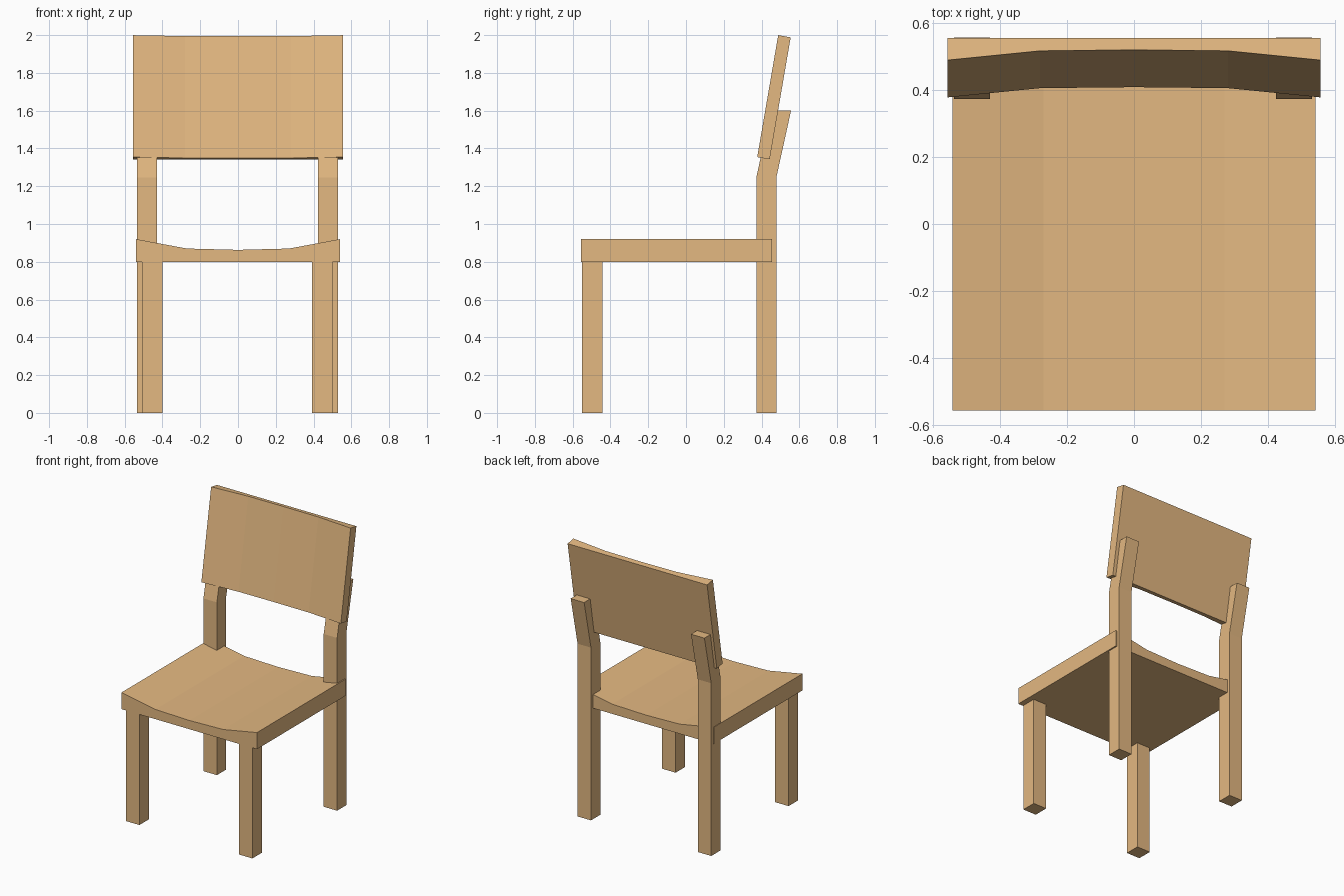
import bpy
from math import atan2, sin, cos
from mathutils import Vector

if "Cube" in bpy.data.objects:
    bpy.data.objects.remove(bpy.data.objects["Cube"])

wood = bpy.data.materials.new("wood")
wood.diffuse_color = (0.77, 0.48, 0.22, 1)
wood.use_nodes = True
wood.node_tree.nodes["Principled BSDF"].inputs["Base Color"].default_value = wood.diffuse_color


def prism(name, profile, start, sweep, place):
    """Extrude a 2D profile from start along sweep; place maps (a, b, t) to 3D."""
    n = len(profile)
    verts = [place(a, b, t) for t in (start, start + sweep) for a, b in profile]
    faces = [list(range(n))[::-1], list(range(n, 2 * n))]
    faces += [(i, (i + 1) % n, n + (i + 1) % n, n + i) for i in range(n)]
    mesh = bpy.data.meshes.new(name)
    mesh.from_pydata(verts, [], faces)
    obj = bpy.data.objects.new(name, mesh)
    bpy.context.collection.objects.link(obj)
    mesh.materials.append(wood)
    # make normals point outward
    import bmesh
    bm = bmesh.new()
    bm.from_mesh(mesh)
    bmesh.ops.recalc_face_normals(bm, faces=bm.faces)
    bm.to_mesh(mesh)
    bm.free()
    return obj


# seat: dished top profile swept front to back
seat = [(-0.54, 0.80), (0.54, 0.80), (0.54, 0.92), (0.27, 0.87),
        (0, 0.863), (-0.27, 0.87), (-0.54, 0.92)]
prism("seat", seat, -0.555, 1.01, lambda a, b, t: (a, t, b))

# legs: side profiles swept across x
front = [(-0.55, 0), (-0.443, 0), (-0.443, 0.805), (-0.55, 0.805)]
back = [(0.372, 0), (0.478, 0), (0.478, 1.245), (0.556, 1.6),
        (0.449, 1.6), (0.372, 1.245)]
for side, fx, bx in (("left", -0.508, -0.536), ("right", 0.393, 0.423)):
    prism("front_leg_" + side, front, fx, 0.107, lambda a, b, t: (t, a, b))
    prism("back_leg_" + side, back, bx, 0.107, lambda a, b, t: (t, a, b))

# backrest: hollowed front, flat rear, leaning backwards
lean = atan2(0.111, 0.645)
up = Vector((0, sin(lean), cos(lean)))
rear = Vector((0, cos(lean), -sin(lean)))
origin = Vector((0, 0.377, 1.354))
panel = [(-0.556, 0.067), (-0.556, 0), (-0.28, 0.028), (0, 0.031),
         (0.28, 0.028), (0.556, 0), (0.556, 0.067)]
prism("backrest", panel, 0, 0.655,
      lambda a, b, t: origin + Vector((a, 0, 0)) + rear * b + up * t)
